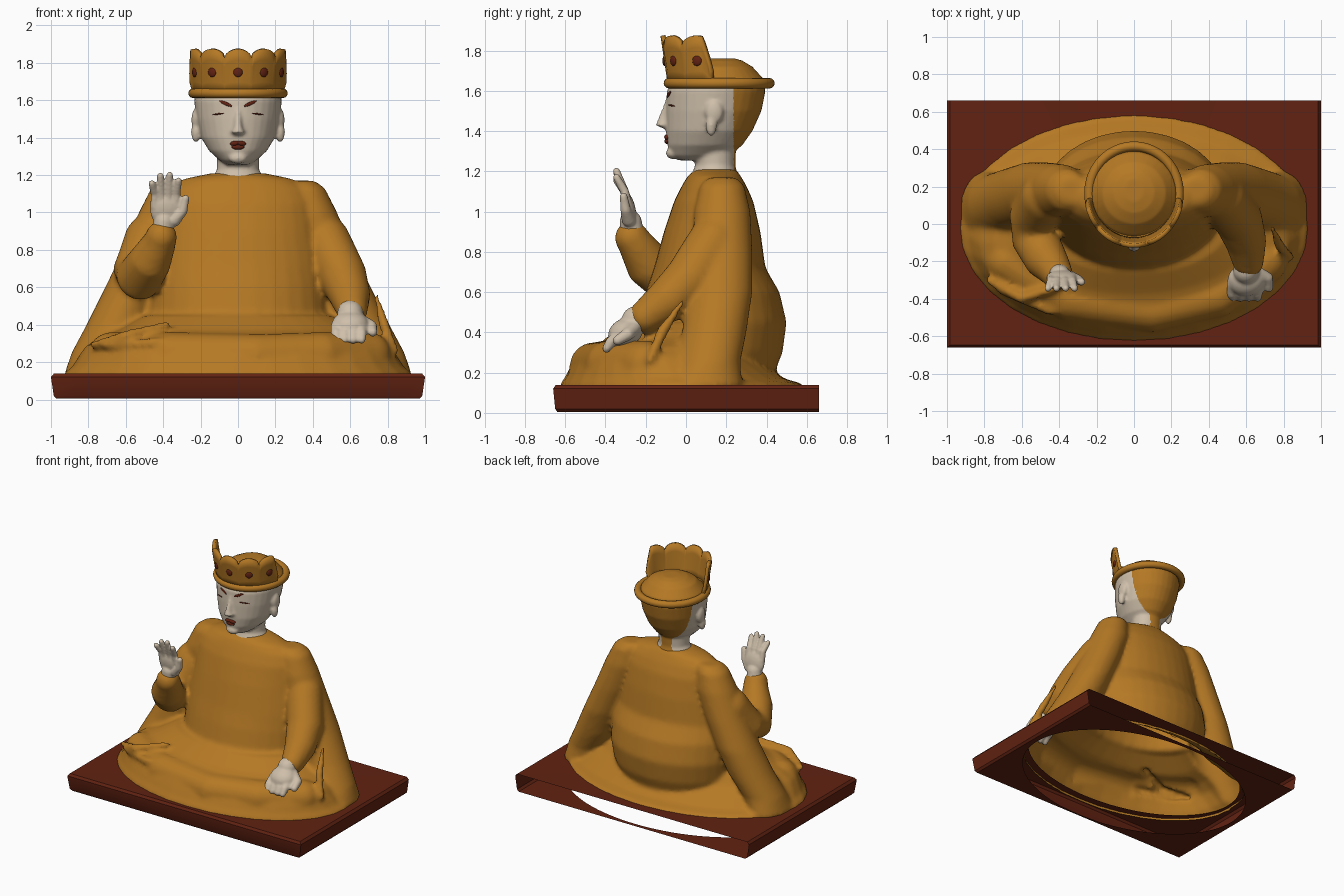
import bpy, bmesh
from math import sin, cos, pi, sqrt, atan2, radians
from mathutils import Vector, Matrix, Euler

if "Cube" in bpy.data.objects:
    bpy.data.objects.remove(bpy.data.objects["Cube"])


def material(name, rgb):
    m = bpy.data.materials.new(name)
    m.use_nodes = True
    m.diffuse_color = (*rgb, 1)
    m.node_tree.nodes["Principled BSDF"].inputs["Base Color"].default_value = (*rgb, 1)
    return m


GOLD = material("ochre gold", (0.46, 0.19, 0.018))
SKIN = material("pale skin", (0.62, 0.52, 0.40))
RED = material("dark red lacquer", (0.12, 0.016, 0.006))


def finish(name, bm, mats, voxel=0, smooth=0, recalc=True):
    """Turn a bmesh into an object, optionally fusing its pieces into one skin."""
    if recalc:
        bmesh.ops.recalc_face_normals(bm, faces=bm.faces)
    me = bpy.data.meshes.new(name)
    bm.to_mesh(me)
    bm.free()
    ob = bpy.data.objects.new(name, me)
    bpy.context.collection.objects.link(ob)
    if voxel:
        r = ob.modifiers.new("fuse", 'REMESH')
        r.mode = 'VOXEL'
        r.voxel_size = voxel
        s = ob.modifiers.new("soften", 'SMOOTH')
        s.factor = 0.5
        s.iterations = smooth
        dg = bpy.context.evaluated_depsgraph_get()
        ob.data = bpy.data.meshes.new_from_object(ob.evaluated_get(dg))
        ob.modifiers.clear()
    ob.data.materials.clear()
    for m in mats:
        ob.data.materials.append(m)
    ob.data.polygons.foreach_set("use_smooth", [True] * len(ob.data.polygons))
    return ob


def loft(bm, rings, turn=False, n=32):
    """Skin elliptical rings (x, y, z, rx, ry); turn makes them follow the path."""
    loops = []
    for i, (x, y, z, rx, ry) in enumerate(rings):
        q = Matrix.Identity(3)
        if turn:
            a, b = rings[max(i - 1, 0)], rings[min(i + 1, len(rings) - 1)]
            q = (Vector(b[:3]) - Vector(a[:3])).to_track_quat('Z', 'Y').to_matrix()
        loops.append([bm.verts.new(Vector((x, y, z)) + q @ Vector(
            (rx * cos(2 * pi * k / n), ry * sin(2 * pi * k / n), 0))) for k in range(n)])
    for a, b in zip(loops, loops[1:]):
        for k in range(n):
            bm.faces.new((a[k], a[k - 1], b[k - 1], b[k]))
    bm.faces.new(loops[0])
    bm.faces.new(loops[-1])


def profile(bm, rows):
    """Loft from rows of (z, front y, back y, half width)."""
    loft(bm, [(0, (f + b) / 2, z, w, (b - f) / 2) for z, f, b, w in rows])


def tube(bm, pts):
    """Round tube through (x, y, z, r) with ball ends."""
    loft(bm, [(x, y, z, r, r) for x, y, z, r in pts], True, 20)
    for p in (pts[0], pts[-1]):
        ball(bm, p[:3], [p[3]] * 3)


def ball(bm, loc, size, rot=(0, 0, 0)):
    m = Matrix.LocRotScale(Vector(loc), Euler(rot), Vector(size))
    bmesh.ops.create_uvsphere(bm, u_segments=20, v_segments=12, radius=1, matrix=m)


# Plinth: three-sided tray, open at the back, oval openings above and below
bm = bmesh.new()
N = 96
loops = []
for rx, ry, z, oval in ((.90, .56, .135, 1), (.985, .648, .138, 0), (1, .66, .12, 0),
                        (.985, .65, .02, 0), (.97, .64, .005, 0), (.93, .63, .005, 1)):
    loop = []
    for k in range(N):
        c, s = cos(2 * pi * k / N), sin(2 * pi * k / N)
        m = 1 if oval else max(abs(c), abs(s))
        y = ry * s / m
        if not oval and s / m > .999:
            y = .66
        loop.append(bm.verts.new((rx * c / m, y, z)))
    loops.append(loop)
for i, (a, b) in enumerate(zip(loops, loops[1:])):
    for k in range(N):
        mid = pi * (2 * k - 1) / N
        if 0 < i < 4 and sin(mid) > abs(cos(mid)):
            continue
        bm.faces.new((a[k], a[k - 1], b[k - 1], b[k]))
finish("plinth", bm, [RED])
bpy.context.view_layer.objects.active = bpy.data.objects["plinth"]
bpy.data.objects["plinth"].select_set(True)
bpy.ops.object.shade_smooth_by_angle(angle=radians(30))

# Robe: skirt, torso, draped sides and sleeves fused together
bm = bmesh.new()
profile(bm, [(.11, -.63, .59, .94), (.145, -.625, .58, .93), (.17, -.605, .49, .89),
             (.22, -.58, .42, .86), (.28, -.545, .33, .82), (.33, -.48, .3, .75),
             (.37, -.38, .28, .64), (.45, -.26, .26, .5)])
profile(bm, [(.13, -.2, .40, .4), (.2, -.22, .44, .43), (.3, -.25, .48, .47),
             (.45, -.24, .5, .49), (.6, -.2, .465, .48), (.72, -.16, .395, .46),
             (.9, -.11, .37, .43), (1.05, -.06, .335, .41), (1.13, -.02, .3, .37),
             (1.18, .01, .27, .29), (1.21, .05, .25, .14)])
tube(bm, [(-.68, -.2, .24, .12), (-.35, -.4, .24, .12), (.1, -.46, .23, .12),
          (.45, -.38, .24, .12), (.7, -.2, .24, .12)])
for s in (-1, 1):
    loft(bm, [(s * x, y, z, rx, ry) for x, y, z, rx, ry in (
        (.33, .18, 1.17, .08, .07), (.355, .18, 1.13, .11, .11), (.39, .18, 1.0, .14, .14),
        (.47, .18, .8, .145, .15), (.56, .17, .6, .15, .16), (.65, .14, .4, .16, .16),
        (.74, .11, .25, .15, .16), (.80, .08, .13, .13, .2))])
tube(bm, [(.47, .14, .85, .13), (.56, .02, .66, .13), (.60, -.1, .55, .11),
          (.61, -.2, .48, .085)])
tube(bm, [(-.47, .14, .85, .14), (-.54, .03, .68, .13), (-.53, -.08, .65, .125),
          (-.47, -.19, .74, .115), (-.42, -.25, .84, .09), (-.41, -.27, .87, .085)])
# cloth folds on the lap and the bent sleeve
for pts in ([(-.78, -.3, .29, .02), (-.6, -.4, .34, .03), (-.38, -.33, .40, .02)],
            [(-.72, -.36, .29, .015), (-.45, -.46, .30, .03), (-.25, -.45, .32, .015)],
            [(.74, -.02, .55, .015), (.78, -.12, .4, .03), (.84, -.18, .26, .02)]):
    tube(bm, pts)
robe = finish("robe", bm, [GOLD], .017, 5)
bm = bmesh.new()
bm.from_mesh(robe.data)
under = [f for f in bm.faces if f.normal.z < -.7 and f.calc_center_median().z < .14]
bmesh.ops.delete(bm, geom=under, context='FACES')
bm.to_mesh(robe.data)
bm.free()

# Raised hand
bm = bmesh.new()
tube(bm, [(-.405, -.265, .88, .06), (-.395, -.275, .95, .055)])
ball(bm, (-.385, -.285, 1.01), (.085, .035, .09), (.2, 0, 0))
for x0, x1, top in ((-.445, -.46, 1.155), (-.41, -.415, 1.195),
                    (-.37, -.365, 1.2), (-.33, -.318, 1.17)):
    tube(bm, [(x0, -.29, 1.03, .024), (x0, -.305, 1.1, .022), (x1, -.345, top, .018)])
tube(bm, [(-.34, -.285, .96, .035), (-.295, -.30, 1.01, .026), (-.28, -.31, 1.075, .02)])
finish("raised_hand", bm, [SKIN], .008, 2)

# Resting hand, draped over the knee
bm = bmesh.new()
tube(bm, [(.61, -.18, .49, .065), (.60, -.25, .46, .07)])
ball(bm, (.60, -.30, .40), (.10, .09, .07), (.4, 0, 0))
for k in range(4):
    x = .525 + .045 * k
    tube(bm, [(x, -.32, .39, .03), (x, -.375, .35, .028), (x, -.395, .32, .022)])
tube(bm, [(.66, -.26, .42, .035), (.715, -.29, .39, .032), (.72, -.34, .36, .025)])
finish("resting_hand", bm, [SKIN], .01, 2)

# Head with neck, nose and long ears
SKULL = [(1.255, -.04, .14, .06), (1.28, -.075, .22, .10), (1.33, -.092, .28, .155),
         (1.40, -.1, .33, .197), (1.50, -.1, .375, .222), (1.60, -.095, .395, .235),
         (1.66, -.06, .385, .225), (1.72, .0, .33, .17), (1.75, .06, .28, .11),
         (1.762, .12, .24, .05)]
bm = bmesh.new()
profile(bm, SKULL)
profile(bm, [(1.14, -.01, .27, .17), (1.19, .03, .255, .135), (1.23, .045, .245, .112),
             (1.35, .04, .25, .112)])
loft(bm, [(0, -.09, 1.415, .025, .03), (0, -.10, 1.43, .038, .05),
          (0, -.095, 1.455, .026, .046), (0, -.09, 1.52, .016, .025),
          (0, -.08, 1.56, .014, .02)])
ball(bm, (0, -.065, 1.29), (.05, .035, .03))
for s in (-1, 1):
    ball(bm, (s * .225, .14, 1.495), (.024, .045, .06))
    ball(bm, (s * .225, .125, 1.43), (.026, .028, .055))
head = finish("head", bm, [SKIN, GOLD], .01, 3)
for p in head.data.polygons:
    p.material_index = int(p.center.y > .238 or p.center.z > 1.625)


def on_face(x, z):
    """Point and turn of the face surface at x, z."""
    for a, b in zip(SKULL, SKULL[1:]):
        if a[0] <= z <= b[0]:
            t = (z - a[0]) / (b[0] - a[0])
            f, k, w = (a[i] + t * (b[i] - a[i]) for i in (1, 2, 3))
    r, u = (k - f) / 2, sqrt(1 - (x / w) ** 2)
    return (x, (f + k) / 2 - r * u, z), atan2(r * x / w ** 2, u / 1)


# Painted face: slanted brows, thin eye lines, lips
bm = bmesh.new()
for s in (-1, 1):
    for x, z, size, tilt in ((.065, 1.582, (.038, .005, .009), -.4),
                             (.105, 1.527, (.035, .004, .004), .12)):
        loc, turn = on_face(s * x, z)
        ball(bm, loc, size, (0, s * tilt, turn))
    ball(bm, (s * .018, -.096, 1.37), (.026, .012, .013), (0, s * .15, s * .15))
ball(bm, (0, -.094, 1.35), (.034, .013, .014))
finish("brows_eyes_and_lips", bm, [RED])

# Crown: rolled oval brim, scalloped front wall and jewels
CY = .165
bm = bmesh.new()
brim = []
for k in range(64):
    a = 2 * pi * k / 64
    brim.append([bm.verts.new(((.24 + .026 * cos(t)) * sin(a), CY - (.25 + .026 * cos(t)) * cos(a),
                               1.638 + .026 * sin(t))) for t in (2 * pi * j / 12 for j in range(12))])
for k in range(64):
    for j in range(12):
        bm.faces.new((brim[k - 1][j - 1], brim[k][j - 1], brim[k][j], brim[k - 1][j]))
finish("crown_brim", bm, [GOLD])

STEP = radians(33)
bm = bmesh.new()
cols = []
M = 80
for k in range(M + 1):
    u = 2 * k / M - 1
    a = u * 2.5 * STEP
    top = 1.825 + .05 * sqrt(abs(cos(pi * a / STEP))) - .13 * max(0, abs(u) - .88) / .12
    cols.append([bm.verts.new(((.232 + .024 * v) * sin(a), CY - (.245 + .035 * v) * cos(a),
                               1.64 + (top - 1.64) * v)) for v in (0, .25, .5, .75, 1)])
for a, b in zip(cols, cols[1:]):
    for j in range(4):
        bm.faces.new((a[j], b[j], b[j + 1], a[j + 1]))
wall = finish("crown_wall", bm, [GOLD], recalc=False)
sol = wall.modifiers.new("thickness", 'SOLIDIFY')
sol.thickness = .024
sol.offset = 0

bm = bmesh.new()
for k in range(-2, 3):
    a = k * STEP
    ball(bm, (.254 * sin(a), CY - .272 * cos(a), 1.75), (.025, .010, .026), (0, 0, a))
finish("crown_jewels", bm, [RED])
